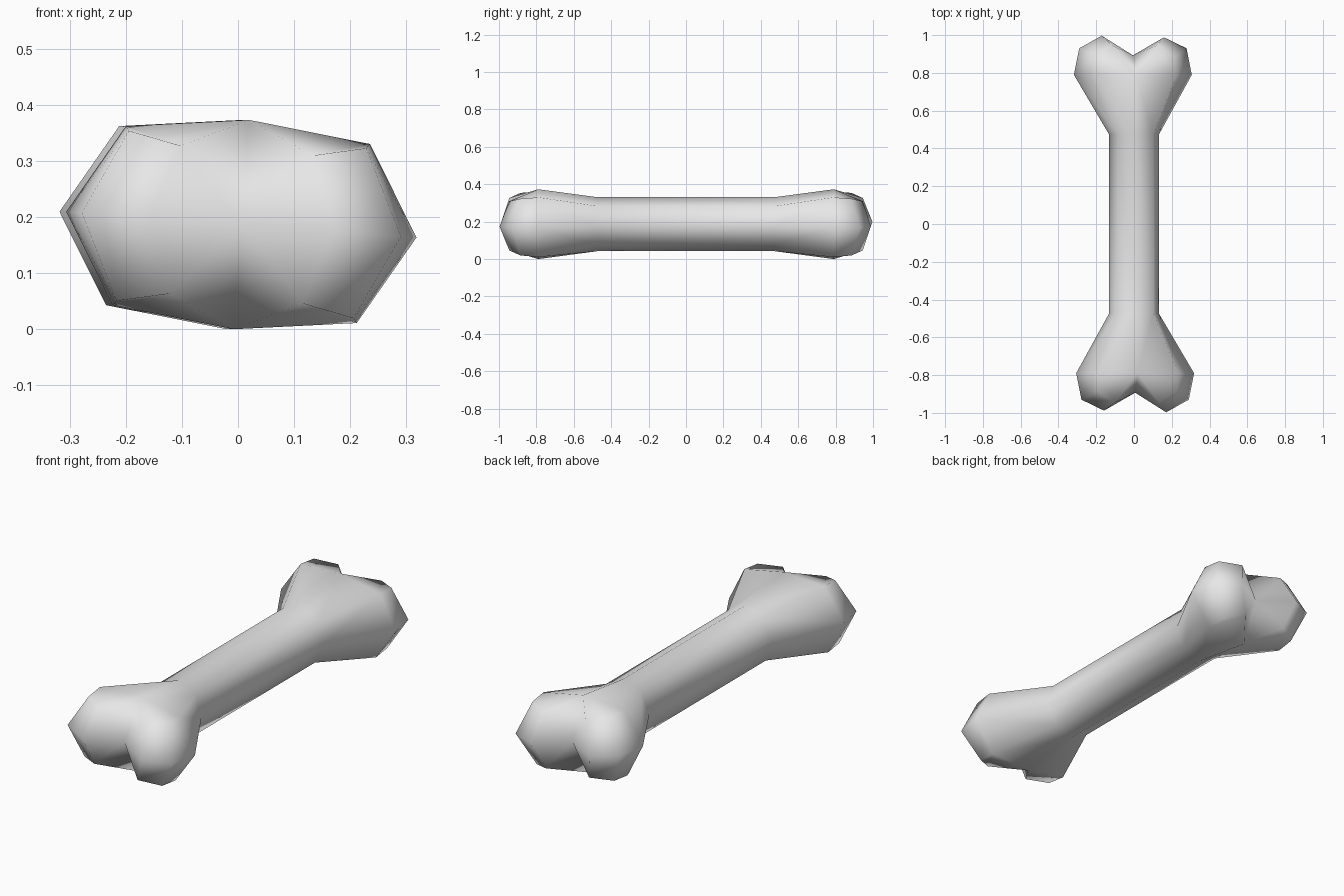
import bpy, bmesh, math
from mathutils import Matrix, Vector

if "Cube" in bpy.data.objects:
    bpy.data.objects.remove(bpy.data.objects["Cube"])

CZ = 0.188                      # height of the bone's centre line
bm = bmesh.new()
TILT = Matrix.Rotation(math.radians(4.2), 3, 'Y')

def ring(w, wd, h, hd, y, shift):
    # eight-sided section: right, upper right, top ... lower right
    pts = [(w, 0), (wd, hd), (0, h), (-wd, hd), (-w, 0), (-wd, -hd), (0, -h), (wd, -hd)]
    return [bm.verts.new(TILT @ Vector((x, y, z)) + Vector((shift, 0, 0))) for x, z in pts]

def bridge(a, b):
    for i in range(8):
        j = (i + 1) % 8
        bm.faces.new((a[i], a[j], b[j], b[i]))

def vert(x, y, z, flip):
    # the back end is the front end reflected through the centre
    v = TILT @ Vector((x, y, z)) + Vector((0.006, 0, 0))
    return bm.verts.new(v * flip)

def knuckles(flip):
    """One bone end: flared section and two rounded lobes."""
    base = ring(0.313, 0.218, 0.187, 0.16, -0.79, 0.006)
    neck = ring(0.133, 0.095, 0.145, 0.104, -0.475, 0.0)
    for v in base + neck:
        v.co *= flip
    bridge(neck, base)
    notch = vert(0, -0.893, 0, flip)
    T, B = base[2], base[6]
    for s, idx in ((1, (0, 1, 7)), (-1, (4, 3, 5))):
        R, U, L = (base[i] for i in idx)
        outer = vert(0.285 * s, -0.93, 0, flip)
        tip = vert(0.165 * s, -0.997 if s > 0 else -0.988, 0, flip)
        for z, C, M in ((1, U, T), (-1, L, B)):
            uo = vert(0.212 * s, -0.885, 0.152 * z, flip)
            ui = vert(0.118 * s, -0.945, 0.132 * z, flip)
            for f in ((R, C, uo, outer), (C, M, ui, uo), (M, notch, ui),
                      (ui, notch, tip), (uo, ui, tip), (uo, tip, outer)):
                bm.faces.new(f)
    return neck

# Two ends and the shaft between them
front = knuckles(1)
back = knuckles(-1)
bridge(front, back[4:] + back[:4])

bmesh.ops.recalc_face_normals(bm, faces=bm.faces)
bmesh.ops.translate(bm, verts=bm.verts, vec=(0, 0, CZ))
low = min(v.co.z for v in bm.verts)
bmesh.ops.translate(bm, verts=bm.verts, vec=(0, 0, -low))
for f in bm.faces:
    f.smooth = True

mesh = bpy.data.meshes.new("bone")
bm.to_mesh(mesh)
bm.free()
mat = bpy.data.materials.new("pale grey")
mat.diffuse_color = (0.8, 0.8, 0.8, 1)
mat.use_nodes = True
mat.node_tree.nodes["Principled BSDF"].inputs["Base Color"].default_value = mat.diffuse_color
mesh.materials.append(mat)
bpy.context.collection.objects.link(bpy.data.objects.new("bone", mesh))
